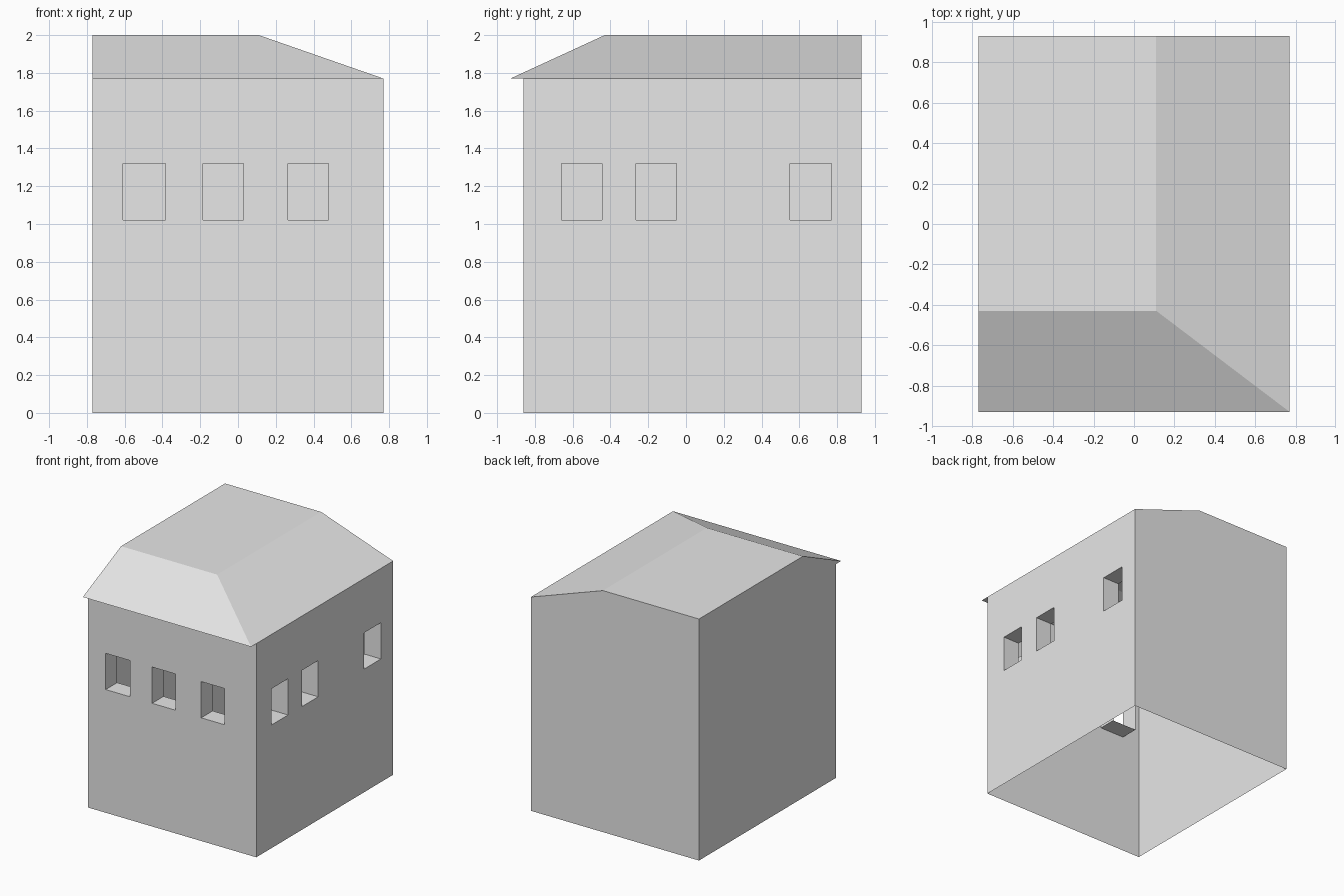
import bpy
import bmesh

cube = bpy.data.objects.get("Cube")
if cube:
    bpy.data.objects.remove(cube)

# Main dimensions
SIDE = 0.77       # half width
BACK = 0.93       # half depth at the eave
FRONT = -0.86     # front wall plane
EAVE, TOP = 1.77, 2.0
RIDGE_X, RIDGE_Y = 0.11, -0.43
SILL, HEAD = 1.02, 1.32
REVEAL = 0.15

grey = bpy.data.materials.new("plain_grey")
grey.use_nodes = True
grey.diffuse_color = (0.8, 0.8, 0.8, 1)
grey.node_tree.nodes["Principled BSDF"].inputs["Base Color"].default_value = (0.8, 0.8, 0.8, 1)


def make(name, polygons):
    """Flat-faced object from polygons given as corner lists."""
    bm = bmesh.new()
    for corners in polygons:
        bm.faces.new([bm.verts.new(c) for c in corners])
    bmesh.ops.remove_doubles(bm, verts=bm.verts, dist=0.0005)
    mesh = bpy.data.meshes.new(name)
    bm.to_mesh(mesh)
    bm.free()
    mesh.materials.append(grey)
    obj = bpy.data.objects.new(name, mesh)
    bpy.context.collection.objects.link(obj)
    return obj


def window_wall(name, start, end, windows, place):
    """Thin wall with openings; place(u, z, depth) maps to space."""
    def strip(u0, u1, z0, z1):
        return [place(u, z, 0) for u, z in ((u0, z0), (u1, z0), (u1, z1), (u0, z1))]

    wall, reveals = [], []
    left = start
    for u0, u1 in windows:
        wall.append(strip(left, u0, SILL, HEAD))
        left = u1
        # Reveal lining runs inward around the opening
        ring = [(u0, SILL), (u1, SILL), (u1, HEAD), (u0, HEAD)]
        for a, b in zip(ring, ring[1:] + ring[:1]):
            reveals.append([place(*a, 0), place(*b, 0), place(*b, REVEAL), place(*a, REVEAL)])
    wall.append(strip(left, end, SILL, HEAD))
    # Solid bands below and above the openings
    wall.append(strip(start, end, 0, SILL))
    wall.append(strip(start, end, HEAD, EAVE))
    make(name, wall)
    make(name.replace("wall", "window_reveals"), reveals)


# Walls with windows
window_wall("front_wall", -SIDE, SIDE,
            [(-0.61, -0.385), (-0.185, 0.03), (0.265, 0.48)],
            lambda u, z, d: (u, FRONT + d, z))
window_wall("left_wall", FRONT, BACK,
            [(-0.66, -0.445), (-0.265, -0.05), (0.55, 0.77)],
            lambda u, z, d: (SIDE - d, u, z))

# Plain walls reaching up to the roof profile
make("back_wall", [[(x, BACK, z) for x, z in (
    (SIDE, 0), (-SIDE, 0), (-SIDE, TOP), (RIDGE_X, TOP), (SIDE, EAVE))]])
make("right_wall", [[(-SIDE, y, z) for y, z in (
    (BACK, 0), (FRONT, 0), (FRONT, EAVE), (-BACK, EAVE), (RIDGE_Y, TOP), (BACK, TOP))]])

# Roof: flat deck, front slope, side slope and front soffit
hip = (RIDGE_X, RIDGE_Y, TOP)
deck_front = (-SIDE, RIDGE_Y, TOP)
deck_back = (RIDGE_X, BACK, TOP)
corner = (SIDE, -BACK, EAVE)
make("roof", [
    [deck_front, hip, deck_back, (-SIDE, BACK, TOP)],
    [(-SIDE, -BACK, EAVE), corner, hip, deck_front],
    [corner, (SIDE, BACK, EAVE), deck_back, hip],
])
make("soffit", [[(-SIDE, FRONT, EAVE), (SIDE, FRONT, EAVE), corner, (-SIDE, -BACK, EAVE)]])
